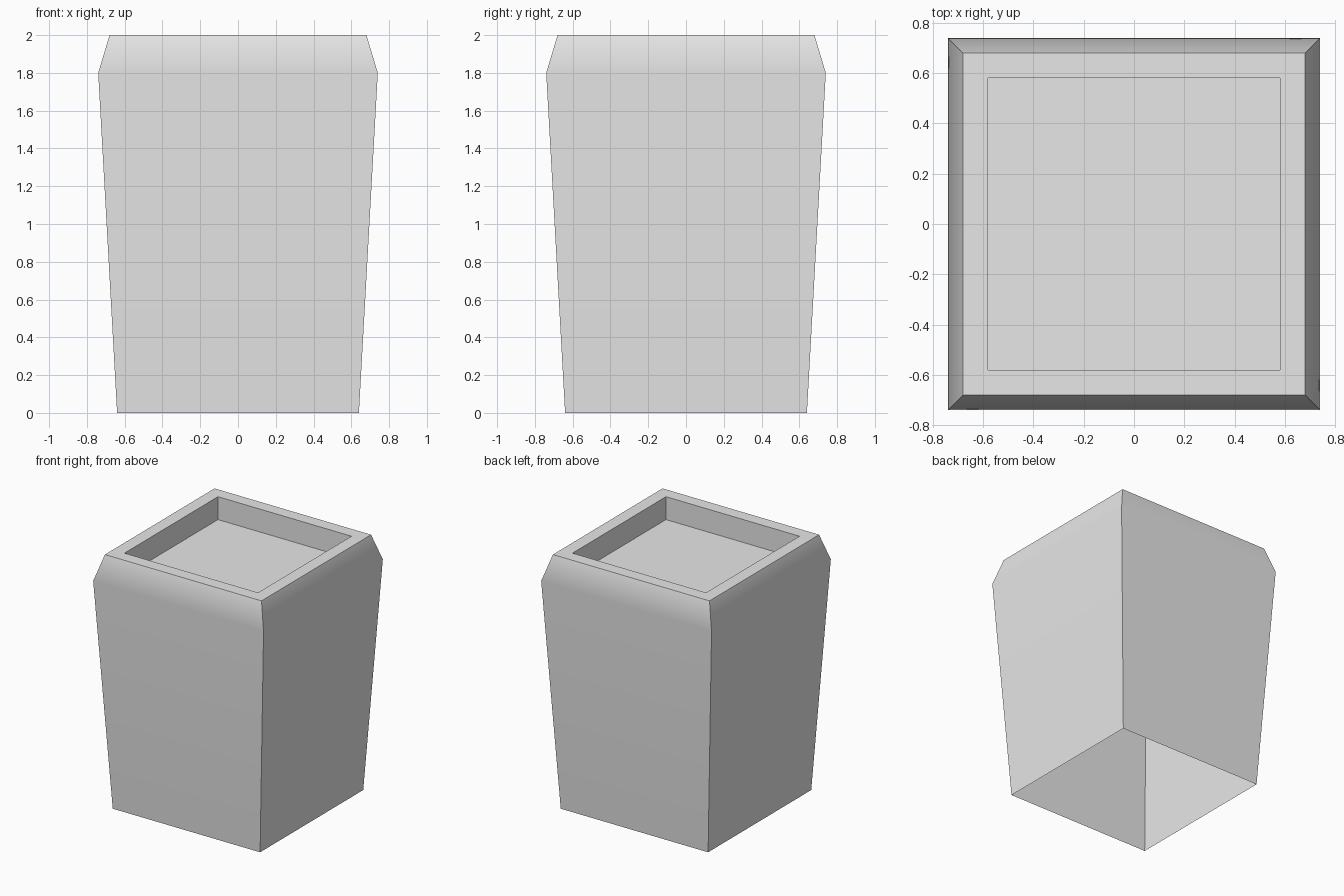
import bpy
import bmesh

cube = bpy.data.objects.get("Cube")
if cube:
    bpy.data.objects.remove(cube, do_unlink=True)

# Plain grey material
grey = bpy.data.materials.new("light_grey")
grey.use_nodes = True
color = (0.8, 0.8, 0.8, 1)
grey.diffuse_color = color
grey.node_tree.nodes["Principled BSDF"].inputs["Base Color"].default_value = color

# Square rings from the open base up to the rim and down into the recess:
# (half width, height)
profile = [(0.64, 0), (0.74, 1.8), (0.68, 2), (0.58, 2), (0.58, 1.82)]
corners = [(-1, -1), (1, -1), (1, 1), (-1, 1)]

bm = bmesh.new()
rings = [[bm.verts.new((sx * w, sy * w, z)) for sx, sy in corners]
         for w, z in profile]
for low, high in zip(rings, rings[1:]):
    for i in range(4):
        j = (i + 1) % 4
        bm.faces.new((low[i], low[j], high[j], high[i]))

# Recess floor; the base stays open
bm.faces.new(rings[-1])

mesh = bpy.data.meshes.new("tapered_planter")
bm.to_mesh(mesh)
bm.free()
mesh.materials.append(grey)
planter = bpy.data.objects.new("tapered_planter", mesh)
bpy.context.collection.objects.link(planter)

# Soft shoulder, sharp corners and rim
bpy.ops.object.select_all(action="DESELECT")
planter.select_set(True)
bpy.context.view_layer.objects.active = planter
bpy.ops.object.shade_smooth_by_angle(angle=0.52)
normals = planter.modifiers.new("flat_walls", "WEIGHTED_NORMAL")
normals.keep_sharp = True
